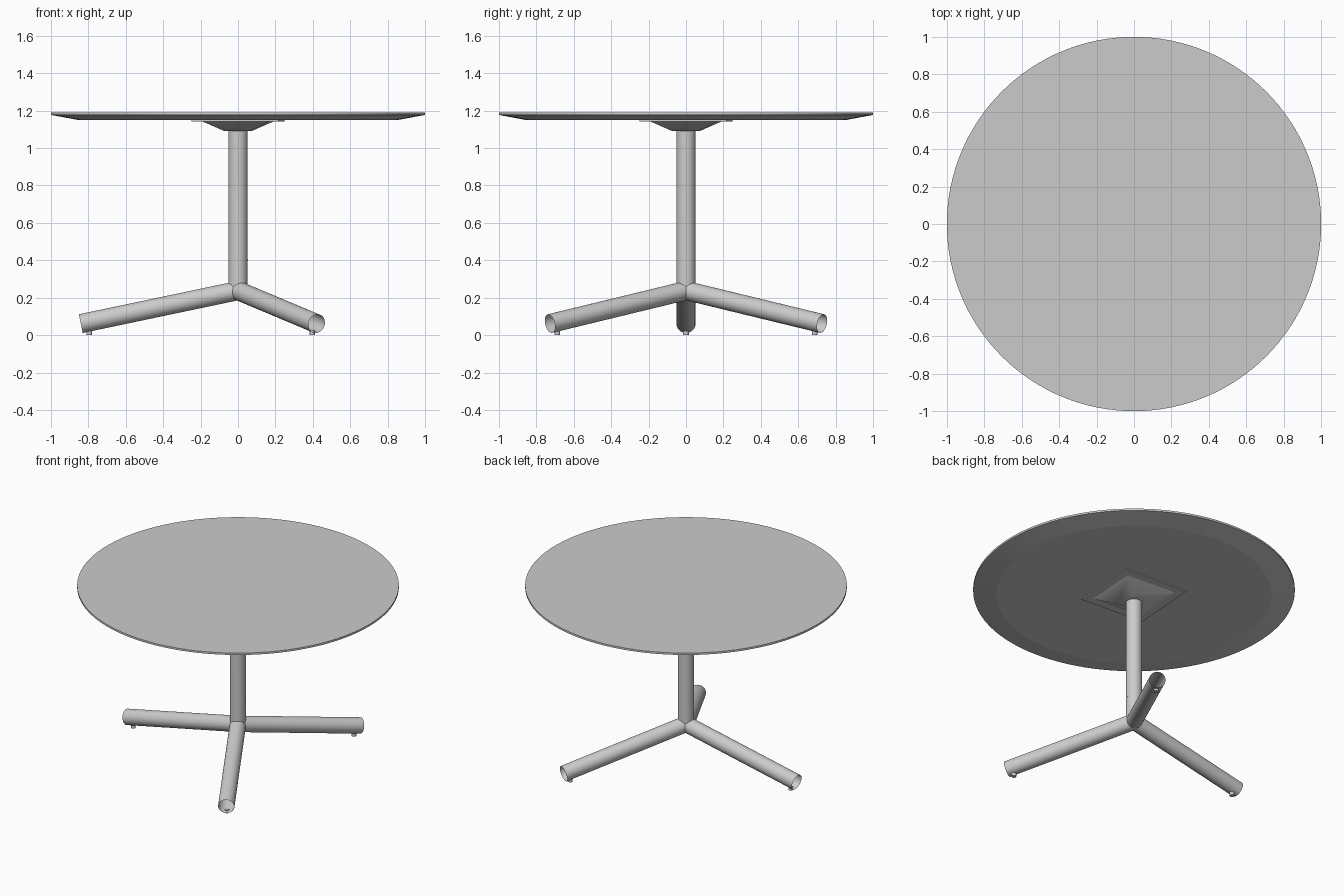
import bpy, bmesh, math
from mathutils import Matrix

if "Cube" in bpy.data.objects:
    bpy.data.objects.remove(bpy.data.objects["Cube"])

R = 0.051                      # tube radius
HUB, SLOPE = 0.238, 0.21       # leg axis height at the centre, fall per unit
REACH, SEG = 0.84, 48
TAU = math.tau

grey = bpy.data.materials.new("light grey")
grey.diffuse_color = (0.6, 0.6, 0.6, 1)
grey.use_nodes = True
grey.node_tree.nodes["Principled BSDF"].inputs["Base Color"].default_value = grey.diffuse_color


def finish(name, bm, angle=30):
    """Turn a bmesh into a named, shaded object."""
    me = bpy.data.meshes.new(name)
    bmesh.ops.recalc_face_normals(bm, faces=bm.faces[:])
    bm.to_mesh(me)
    bm.free()
    me.materials.append(grey)
    ob = bpy.data.objects.new(name, me)
    bpy.context.collection.objects.link(ob)
    bpy.ops.object.select_all(action='DESELECT')
    ob.select_set(True)
    bpy.context.view_layer.objects.active = ob
    bpy.ops.object.shade_smooth_by_angle(angle=math.radians(angle))
    return ob


def loft(name, rings, caps=(False, False), angle=30):
    """Skin a list of equal-length rings of points."""
    bm = bmesh.new()
    vs = [[bm.verts.new(p) for p in ring] for ring in rings]
    n = len(vs[0])
    for a, b in zip(vs, vs[1:]):
        for i in range(n):
            j = (i + 1) % n
            bm.faces.new((a[i], a[j], b[j], b[i]))
    if caps[0]:
        bm.faces.new(vs[0][::-1])
    if caps[1]:
        bm.faces.new(vs[-1])
    return finish(name, bm, angle)


def circle(r, z, n, turn=0.0):
    return [(r * math.cos(TAU * i / n + turn), r * math.sin(TAU * i / n + turn), z)
            for i in range(n)]


# Round top with a thin rim and a bevelled underside
loft("tabletop", [circle(0.855, 1.15, 128), circle(1, 1.177, 128), circle(1, 1.19, 128)],
     (True, True), angle=8)

# Square mounting plate and tapered bracket, turned slightly
TURN = math.radians(41)
loft("mounting_plate", [circle(0.33, 1.143, 4, TURN), circle(0.33, 1.151, 4, TURN)], (True, True))
loft("bracket", [circle(0.095, 1.09, 4, TURN), circle(0.255, 1.143, 4, TURN)], (True, True))


# Column whose lower edge follows the tops of the three legs
def column_foot(i):
    a = TAU * i / SEG
    off = (a - math.pi + math.pi / 3) % (TAU / 3) - math.pi / 3
    r, s = R * math.cos(off), R * math.sin(off)
    z = HUB - SLOPE * r + math.sqrt(R * R - s * s) * math.hypot(1, SLOPE)
    return (R * math.cos(a), R * math.sin(a), z)


loft("column", [[column_foot(i) for i in range(SEG)], circle(R, 1.095, SEG)])


# Open tubular legs, mitred against each other and under the column
def leg_rings():
    k = math.hypot(1, SLOPE)
    inner, outer = [], []
    for i in range(SEG):
        a = TAU * i / SEG
        s, h = R * math.cos(a), R * math.sin(a)
        r0 = abs(s) / math.tan(math.pi / 3)
        if h > 0:
            r0 = max(r0, h)
        inner.append((r0, s, HUB - SLOPE * r0 + h * k))
        r1 = REACH + h * SLOPE / k
        outer.append((r1, s, HUB - SLOPE * r1 + h * k))
    return inner, outer


for name, deg in (("left", 180), ("front_right", -60), ("back_right", 60)):
    spin = Matrix.Rotation(math.radians(deg), 4, 'Z')
    loft("leg_" + name, leg_rings()).data.transform(spin)
    foot = loft("foot_" + name, [circle(0.015, 0, 20), circle(0.015, 0.024, 20)], (True, True))
    foot.data.transform(spin @ Matrix.Translation((0.795, 0, 0)))

# Tiny screw on the column
screw = loft("column_screw", [circle(0.005, 0, 12), circle(0.005, 0.004, 12)], (True, True))
screw.data.transform(Matrix.Translation((R - 0.002, 0, 0.4)) @ Matrix.Rotation(math.pi / 2, 4, 'Y'))
